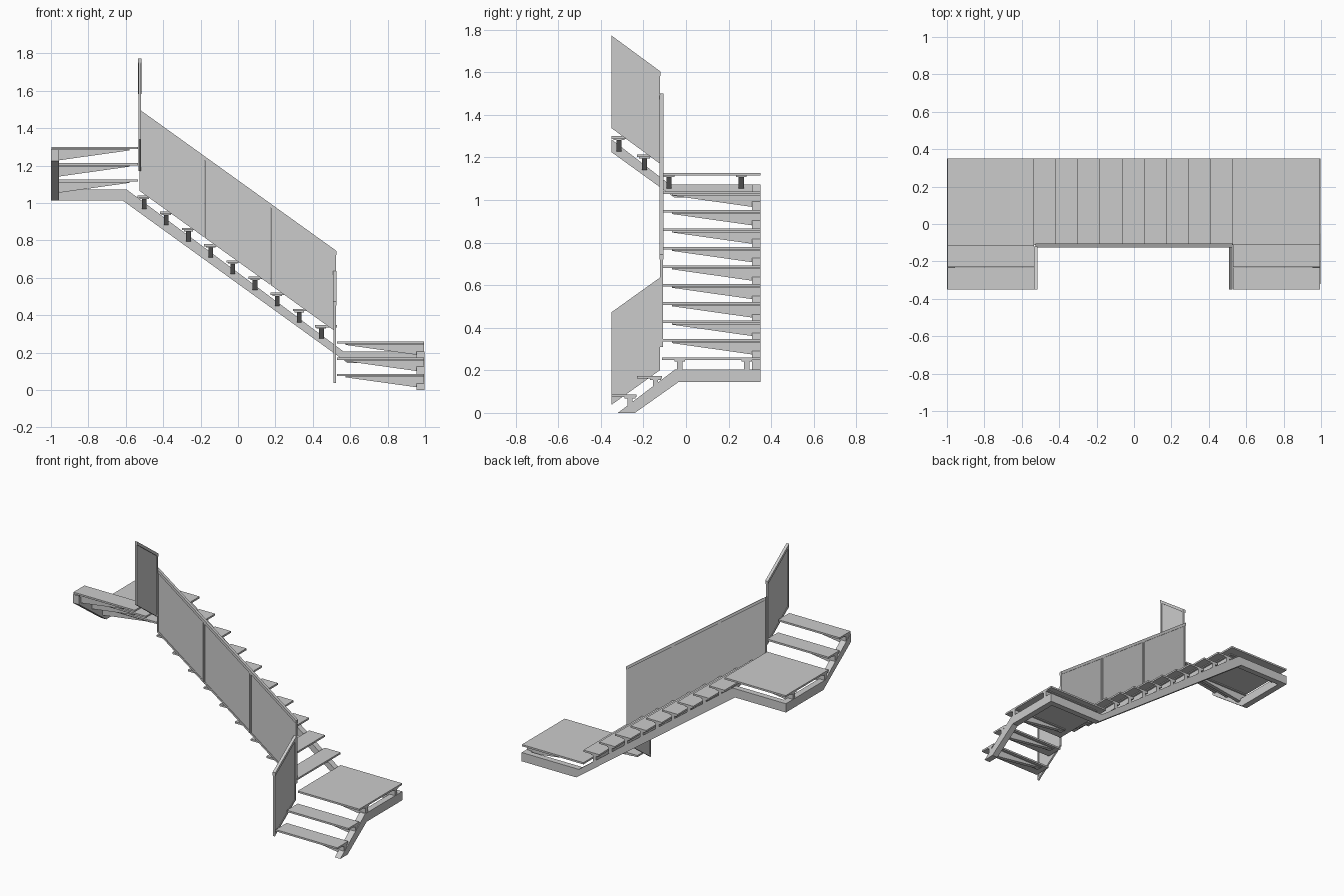
import bpy, bmesh

if "Cube" in bpy.data.objects:
    bpy.data.objects.remove(bpy.data.objects["Cube"])

RISE = 1.3 / 15
GO = 0.1185


def prism(name, pts, axis, a, b):
    """Extrude a 2D profile (horizontal, z) along x or y from a to b."""
    bm = bmesh.new()
    place = (lambda u, z, w: (w, u, z)) if axis == 'x' else (lambda u, z, w: (u, w, z))
    lo = [bm.verts.new(place(u, z, a)) for u, z in pts]
    hi = [bm.verts.new(place(u, z, b)) for u, z in pts]
    n = len(pts)
    bm.faces.new(lo)
    bm.faces.new(hi[::-1])
    for i in range(n):
        bm.faces.new((lo[i], hi[i], hi[(i + 1) % n], lo[(i + 1) % n]))
    bmesh.ops.recalc_face_normals(bm, faces=bm.faces)
    me = bpy.data.meshes.new(name)
    bm.to_mesh(me)
    bm.free()
    ob = bpy.data.objects.new(name, me)
    bpy.context.collection.objects.link(ob)
    return ob


def slab(name, x0, x1, y0, y1, top):
    prism(name, [(x0, top - 0.012), (x1, top - 0.012), (x1, top), (x0, top)], 'y', y0, y1)


def bracket(name, axis, centre, tip, root, top):
    """Tapered cantilever web with a wider plate under the tread."""
    s = 1 if root > tip else -1
    t = top - 0.012
    seat = root - 0.04 * s
    prism(name + "_web", [(tip, t), (root, t), (root, top - 0.057), (seat, top - 0.057),
                          (seat, top - 0.072), (tip, t - 0.007)],
          axis, centre - 0.0125, centre + 0.0125) if axis == 'y' else \
        prism(name + "_web", [(tip, t), (root, t), (root, top - 0.057), (seat, top - 0.057),
                              (seat, top - 0.072), (tip, t - 0.007)],
              'x', centre - 0.0125, centre + 0.0125)
    prism(name + "_plate", [(tip, t), (root, t), (root, t - 0.006), (tip, t - 0.006)],
          axis, centre - 0.025, centre + 0.025)


# Stringers: lower side, long flight, upper side
prism("lower_stringer", [(-0.32, 0), (-0.05, 0.205), (0.35, 0.205), (0.35, 0.145),
                         (-0.035, 0.145), (-0.24, 0)], 'x', 0.955, 0.997)
prism("flight_stringer", [(0.955, 0.145), (0.955, 0.205), (0.565, 0.205), (-0.595, 1.072),
                          (-1, 1.072), (-1, 1.012), (-0.615, 1.012), (0.585, 0.145)],
      'y', 0.31, 0.35)
prism("upper_stringer", [(0.31, 1.012), (0.31, 1.072), (-0.075, 1.072), (-0.35, 1.285),
                         (-0.35, 1.225), (-0.055, 1.012)], 'x', -1, -0.958)

# Short lower and upper flights of two steps
for i in range(2):
    y, z = -0.35 + 0.12 * i, RISE * (i + 1)
    slab(f"lower_tread_{i}", 0.53, 0.995, y, y + 0.118, z)
    bracket(f"lower_bracket_{i}", 'y', y + 0.087, 0.575, 0.995, z)
    y, z = -0.23 - 0.12 * i, RISE * (14 + i)
    slab(f"upper_tread_{i}", -0.998, -0.535, y, y + 0.118, z)
    bracket(f"upper_bracket_{i}", 'y', y + 0.035, -0.58, -0.998, z)

# Landings
slab("lower_landing", 0.53, 0.995, -0.112, 0.35, RISE * 3)
slab("upper_landing", -0.998, -0.535, -0.112, 0.35, RISE * 13)
for i, (a, b) in enumerate([(-0.03, -0.08), (0.285, 0.26)]):
    bracket(f"lower_landing_bracket_{i}", 'y', a, 0.575, 0.995, RISE * 3)
    bracket(f"upper_landing_bracket_{i}", 'y', b, -0.58, -0.998, RISE * 13)

# Main flight of nine steps
for i in range(9):
    x, z = 0.53 - GO * i, RISE * (i + 4)
    slab(f"tread_{i}", x - GO, x, -0.112, 0.35, z)
    bracket(f"tread_bracket_{i}", 'x', x - 0.084, -0.065, 0.35, z)


def railing(name, axis, w, u0, u1, z0, slope, panels):
    """Sloped balustrade: handrail, posts, bottom rails and glass; z0 = bottom at u0."""
    H, n = 0.435, panels
    f = lambda u: z0 + slope * (u - u0)

    def band(part, a, b, lo, hi, half):
        prism(f"{name}_{part}", [(a, f(a) + lo), (b, f(b) + lo), (b, f(b) + hi), (a, f(a) + hi)],
              axis, w - half, w + half)

    band("handrail", u0, u1, H - 0.022, H, 0.01)
    step = (u1 - u0) / n
    for k in range(n):
        a, b = u0 + k * step, u0 + (k + 1) * step
        band(f"post_a_{k}", a, a + 0.009, 0, H - 0.022, 0.007)
        band(f"post_b_{k}", b - 0.012, b - 0.003, 0, H - 0.022, 0.007)
        band(f"bottom_rail_{k}", a + 0.009, b - 0.012, 0, 0.014, 0.006)
        band(f"glass_{k}", a + 0.009, b - 0.012, 0.014, H - 0.022, 0.003)


railing("main_railing", 'y', -0.115, -0.527, 0.527, 1.065, -0.718, 3)
railing("lower_railing", 'x', 0.517, -0.35, -0.12, 0.038, 0.715, 1)
railing("upper_railing", 'x', -0.525, -0.35, -0.12, 1.338, -0.735, 1)
